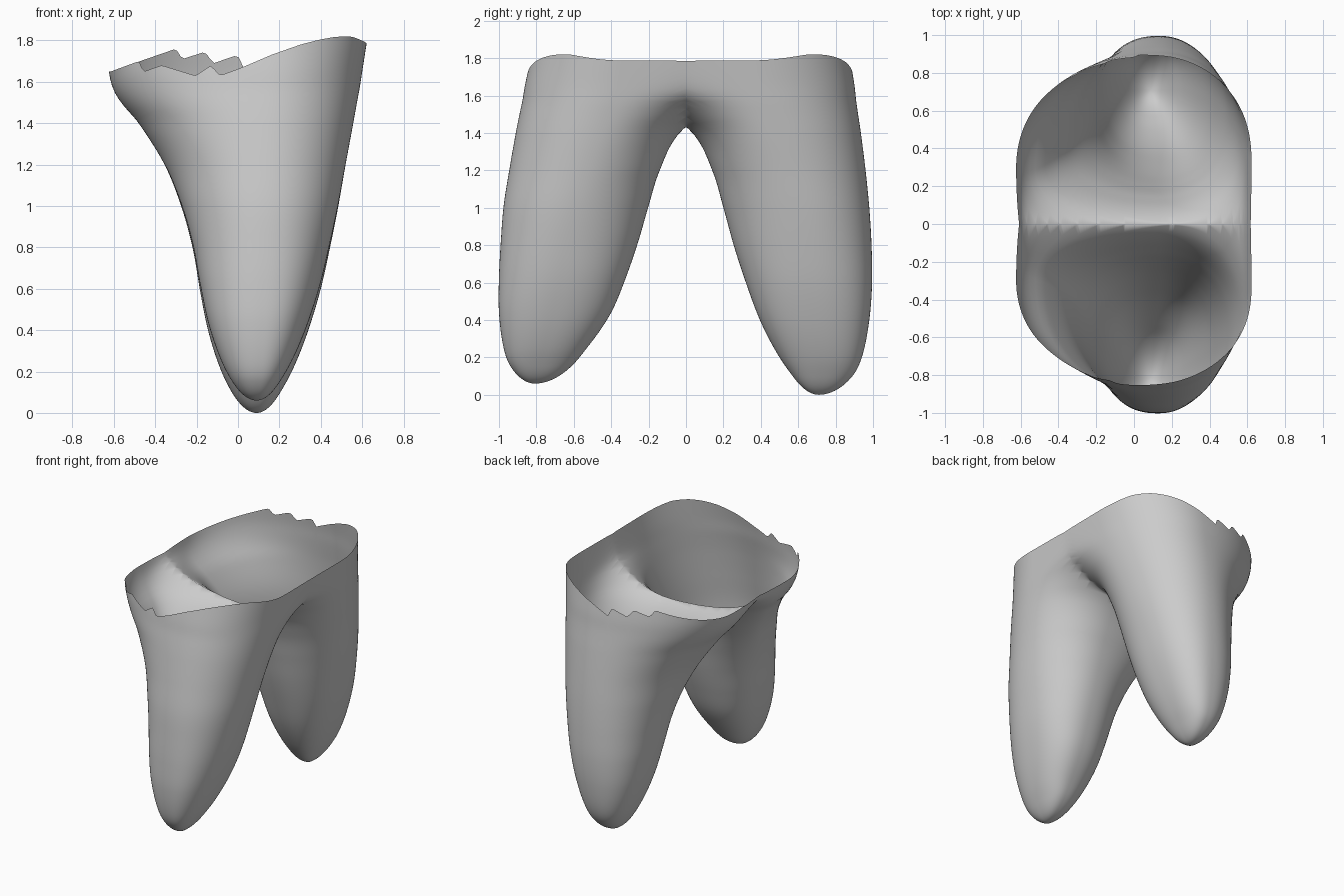
import bpy
import bmesh
import math

COLUMNS, RINGS = 240, 96

cube = bpy.data.objects.get("Cube")
if cube:
    bpy.data.objects.remove(cube, do_unlink=True)


def curve(points):
    """Smooth interpolation through (key, value) points."""
    def slope(i):
        a, b = points[max(i - 1, 0)], points[min(i + 1, len(points) - 1)]
        return (b[1] - a[1]) / (b[0] - a[0])

    def sample(k):
        i = 0
        while i < len(points) - 2 and k > points[i + 1][0]:
            i += 1
        (k0, v0), (k1, v1) = points[i], points[i + 1]
        h = k1 - k0
        u = min(max((k - k0) / h, 0), 1)
        w = u * u * (3 - 2 * u)
        return (v0 + (v1 - v0) * w + h * slope(i) * u * (1 - u) ** 2
                - h * slope(i + 1) * u * u * (1 - u))
    return sample


def linear(points, k):
    """Straight interpolation, used for the broken rim."""
    for (k0, v0), (k1, v1) in zip(points, points[1:]):
        if k <= k1:
            return v0 + (v1 - v0) * max(k - k0, 0) / (k1 - k0)
    return points[-1][1]


def rooted(heights, values):
    """Curve over the square root of height, which rounds the tip."""
    return curve([(math.sqrt(h), v) for h, v in zip(heights, values)])


# Shared root profiles over height
LEVELS = (0, .1, .2, .4, .6, .8, 1, 1.2, 1.4, 1.5, 1.57, 1.66, 1.84)
x_min = rooted(LEVELS, (.09, -.03, -.08, -.145, -.185, -.22, -.275, -.355, -.48, -.565, -.605, -.625, -.63))
x_max = rooted(LEVELS, (.09, .205, .26, .34, .4, .445, .485, .52, .557, .575, .588, .602, .63))
x_mid = rooted((0, .2, .6, 1.84), (.09, .11, .13, .135))
squareness = rooted((0, .4, 1.1, 1.84), (.83, .85, .95, .95))
UPPER_INNER = (.32, .255, .2, .14, .035, -.12, -.36, -1.1, -2.4)
RIGHT_MID = (.66, .63, .59, .53, .46, .42, .39, .36, .33)
LEFT_MID = (.65, .59, .5, .39, .31, .28, .28, .3, .33)

# Rim heights across x: broken outer halves and the plain middle
SLOPE = [(.02, 1.67), (.16, 1.73), (.3, 1.78), (.38, 1.802), (.46, 1.82), (.54, 1.83), (.62, 1.822)]
RIM_BACK = [(-.62, 1.65), (-.3, 1.76), (-.27, 1.71), (-.16, 1.745), (-.12, 1.69), (0, 1.73)] + SLOPE
RIM_FRONT = [(-.62, 1.65), (-.48, 1.7), (-.46, 1.65), (-.37, 1.68), (-.21, 1.63),
             (-.13, 1.68), (-.09, 1.63)] + SLOPE
RIM_MIDDLE = [(-.62, 1.65), (.62, 1.787)]
RIM_DIP = .035


def add_root(bm, side, tip_z, outer, inner, low_mid, rim):
    """One tapering root, cut at the middle plane."""
    y_out, y_in, mid_right, mid_left = (
        rooted(LEVELS, v) for v in (outer, inner, low_mid + RIGHT_MID, low_mid + LEFT_MID))
    top = math.sqrt(1.75)
    part = bmesh.new()
    rings = []
    for r in range(1, RINGS + 1):
        t = r / RINGS
        t = t * t if t < .5 else t - .25 + .25 * (2 * t - 1) * (2 * t - 1)
        ring = []
        for c in range(COLUMNS):
            a = math.tau * c / COLUMNS
            ca, sa = math.cos(a), math.sin(a)
            out = c <= COLUMNS // 2
            x_side, y_mid = (x_max, mid_right) if ca > 0 else (x_min, mid_left)

            def across(k):
                return x_mid(k) + abs(ca) ** squareness(k) * (x_side(k) - x_mid(k))

            if out:
                height = linear(rim, across(top)) - RIM_DIP * max(ca, 0) ** 6
            else:
                height = linear(RIM_MIDDLE, across(top))
            h = t * height
            k = math.sqrt(h)
            reach = (y_out if out else y_in)(k) - y_mid(k)
            y = y_mid(k) + abs(sa) ** squareness(k) * reach
            z = h + tip_z * max(0, 1 - h / 1.2)
            ring.append(part.verts.new((across(k), side * y, z)))
        rings.append(ring)
    tip = part.verts.new((x_mid(0), side * outer[0], tip_z))
    for i in range(COLUMNS):
        j = (i + 1) % COLUMNS
        part.faces.new((tip, rings[0][j], rings[0][i]))
        for low, high in zip(rings, rings[1:]):
            part.faces.new((low[i], low[j], high[j], high[i]))
    bmesh.ops.bisect_plane(part, geom=part.verts[:] + part.edges[:] + part.faces[:], dist=1e-5,
                           plane_co=(0, 0, 0), plane_no=(0, side, 0), clear_inner=True)
    mesh = bpy.data.meshes.new("root_half")
    part.to_mesh(mesh)
    part.free()
    bm.from_mesh(mesh)
    bpy.data.meshes.remove(mesh)


# Two roots joined along the middle
bm = bmesh.new()
add_root(bm, -1, .06, (.81, .94, .975, 1, 1, .99, .975, .945, .91, .89, .875, .86, .82),
         (.81, .61, .53, .4) + UPPER_INNER, (.81, .78, .75, .7), RIM_FRONT)
add_root(bm, 1, 0, (.71, .89, .94, .98, .995, .992, .98, .96, .935, .92, .91, .9, .87),
         (.71, .57, .5, .395) + UPPER_INNER, (.71, .72, .72, .69), RIM_BACK)
bmesh.ops.remove_doubles(bm, verts=bm.verts[:], dist=.001)
seam = [v for v in bm.verts if abs(v.co.y) < .01]
bmesh.ops.remove_doubles(bm, verts=seam, dist=.009)
bmesh.ops.recalc_face_normals(bm, faces=bm.faces[:])

mesh = bpy.data.meshes.new("double_root_shell")
bm.to_mesh(mesh)
bm.free()
shell = bpy.data.objects.new("double_root_shell", mesh)
bpy.context.collection.objects.link(shell)
for polygon in mesh.polygons:
    polygon.use_smooth = True

grey = bpy.data.materials.new("plain_grey")
grey.use_nodes = True
color = (.6, .6, .6, 1)
grey.diffuse_color = color
grey.node_tree.nodes["Principled BSDF"].inputs["Base Color"].default_value = color
mesh.materials.append(grey)
